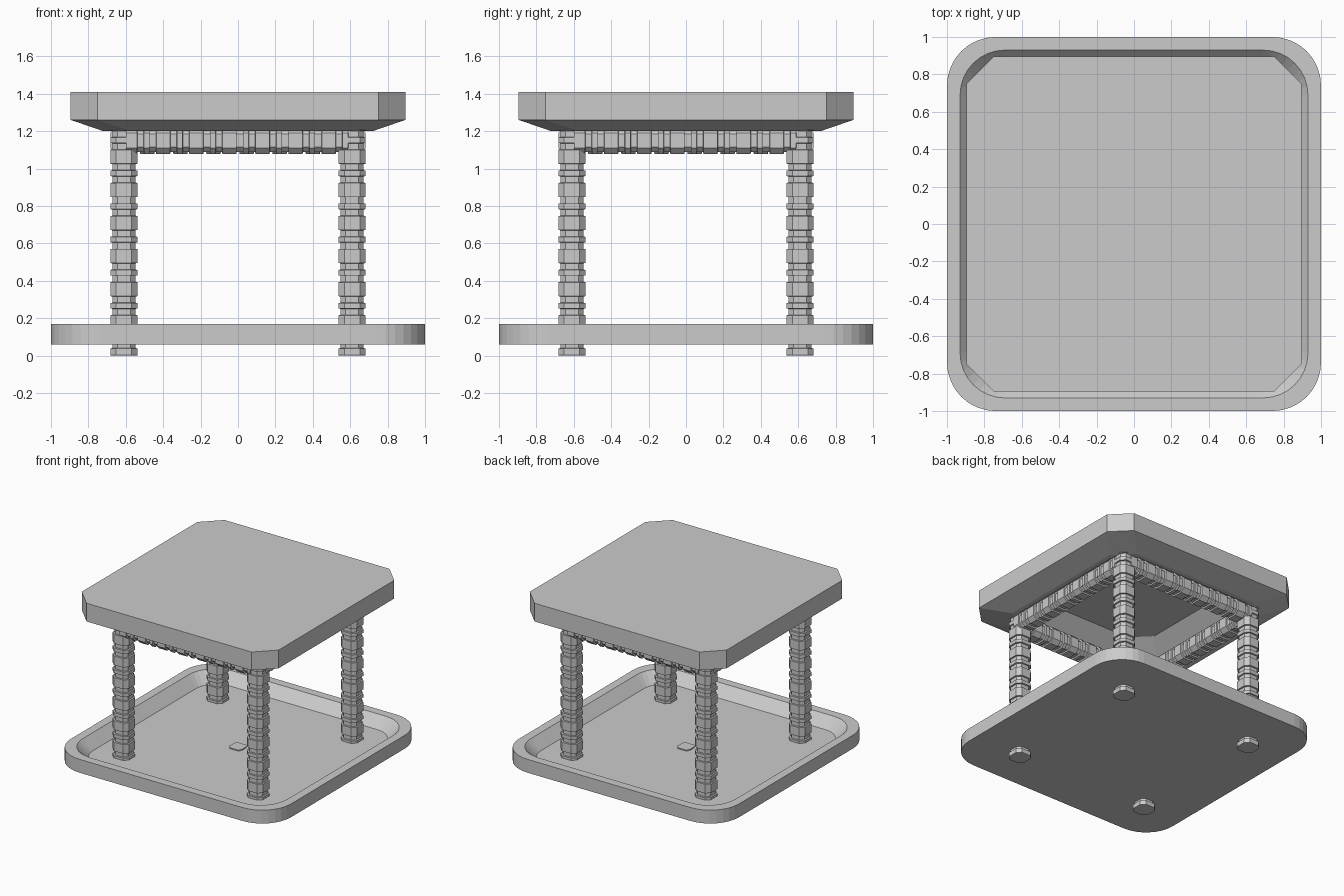
import bpy, bmesh, math
from mathutils import Matrix, Vector

cube = bpy.data.objects.get("Cube")
if cube:
    bpy.data.objects.remove(cube, do_unlink=True)

grey = bpy.data.materials.new("plain_grey")
grey.use_nodes = True
grey.diffuse_color = (0.6, 0.6, 0.6, 1)
grey.node_tree.nodes["Principled BSDF"].inputs["Base Color"].default_value = (0.6, 0.6, 0.6, 1)


def square_ring(half, radius, steps):
    """Square outline with rounded (or, with one step, chamfered) corners."""
    points = []
    for corner in range(4):
        centre = Matrix.Rotation(corner * math.pi / 2, 2) @ Vector((half - radius, half - radius))
        for i in range(steps + 1):
            a = (corner + i / steps) * math.pi / 2
            points.append(centre + radius * Vector((math.cos(a), math.sin(a))))
    return points


def loft(name, levels, steps, matrix=Matrix()):
    """Solid through a list of (half width, corner radius, height) levels."""
    bm = bmesh.new()
    rings = [[bm.verts.new((p.x, p.y, z)) for p in square_ring(h, r, steps)] for h, r, z in levels]
    for low, high in zip(rings, rings[1:]):
        for i in range(len(low)):
            j = (i + 1) % len(low)
            bm.faces.new((low[i], low[j], high[j], high[i]))
    bm.faces.new(rings[0][::-1])
    bm.faces.new(rings[-1])
    bm.transform(matrix)
    bmesh.ops.recalc_face_normals(bm, faces=bm.faces)
    mesh = bpy.data.meshes.new(name)
    bm.to_mesh(mesh)
    bm.free()
    mesh.materials.append(grey)
    obj = bpy.data.objects.new(name, mesh)
    bpy.context.collection.objects.link(obj)
    return obj


def ribbed_levels(start, end, first):
    """Alternating thin and thick bands with narrow grooves between them."""
    wide, narrow, period = 0.073, 0.062, 0.177
    bands = []
    z = first
    while z < end:
        bands += [(z, z + 0.033), (z + 0.066, z + 0.144)]
        z += period
    levels = [(narrow, 0.028, start)]
    for low, high in bands:
        low, high = max(low, start), min(high, end)
        if high - low > 0.005:
            levels += [(narrow, 0.028, low), (wide, 0.032, low + 0.002),
                       (wide, 0.032, high - 0.002), (narrow, 0.028, high)]
    levels.append((narrow, 0.028, end))
    return levels


# Tray with a raised rim and sloping inner wall
loft("tray", [(1, 0.26, 0.06), (1, 0.26, 0.17), (0.93, 0.24, 0.17), (0.85, 0.18, 0.085)], 8)
loft("floor_plate", [(0.055, 0.02, 0.08), (0.055, 0.02, 0.094)], 1)

# Thick chamfered roof, hollow underneath
loft("roof", [(0.5, 0.14, 1.36), (0.68, 0.14, 1.2), (0.72, 0.15, 1.2),
              (0.895, 0.145, 1.26), (0.895, 0.145, 1.41)], 1)

# Four ribbed legs
for x, side in ((-0.61, "right"), (0.61, "left")):
    for y, end in ((-0.61, "front"), (0.61, "back")):
        loft(f"{end}_{side}_leg", ribbed_levels(0, 1.21, -0.104), 1, Matrix.Translation((x, y, 0)))

# Four ribbed beams joining the leg tops
for i, name in enumerate(("left", "back", "right", "front")):
    place = (Matrix.Rotation(i * math.pi / 2, 4, 'Z') @ Matrix.Translation((0.61, 0, 1.15))
             @ Matrix.Rotation(math.pi / 2, 4, 'X'))
    loft(f"{name}_beam", ribbed_levels(-0.6, 0.6, -0.59), 1, place)
